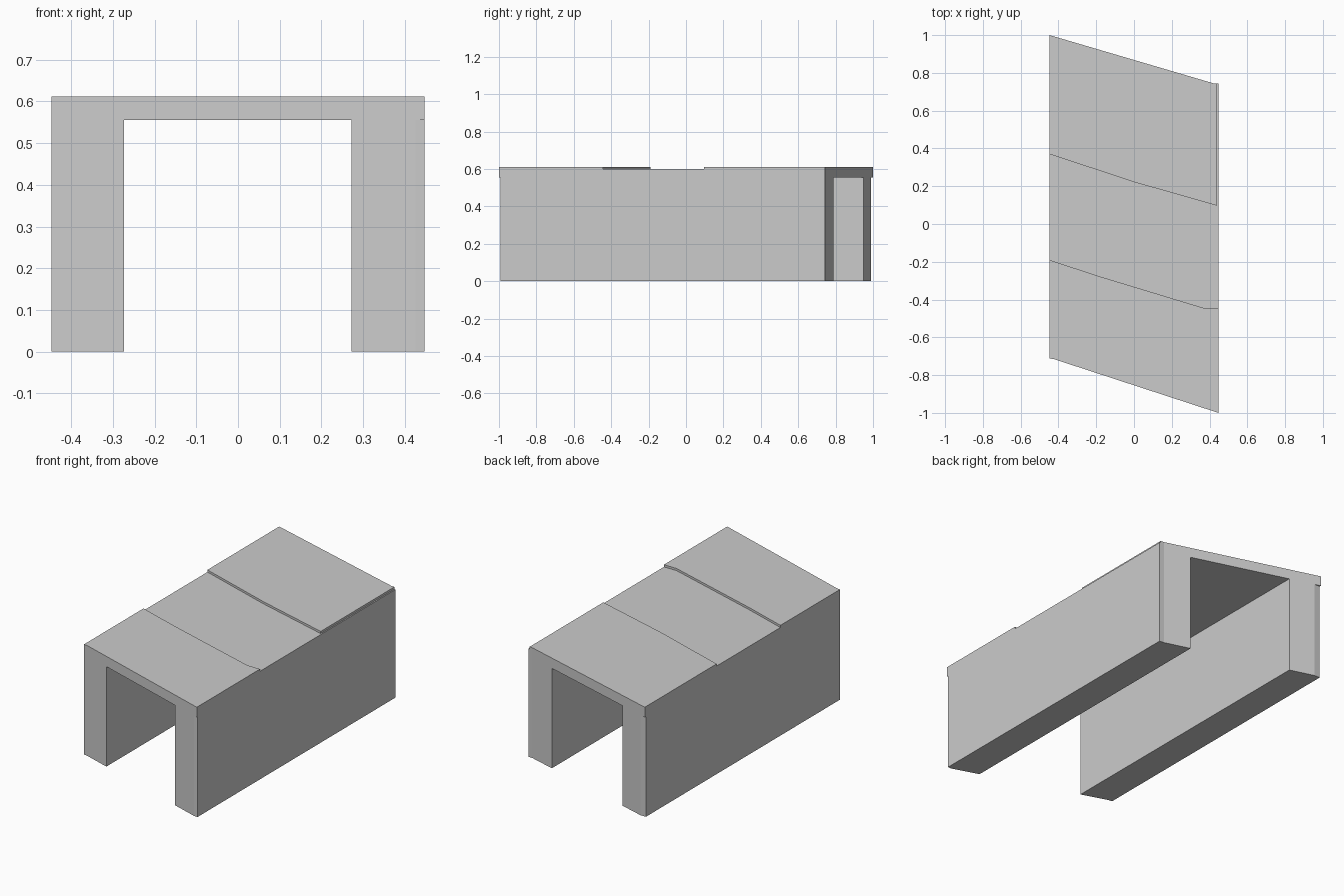
import bpy, bmesh

if "Cube" in bpy.data.objects:
    bpy.data.objects.remove(bpy.data.objects["Cube"])

W = 0.447          # half width
TOP, BAND_TOP, SOFFIT = 0.612, 0.60, 0.555


def prism(name, outline, z0, z1):
    """Vertical prism from a plan outline."""
    bm = bmesh.new()
    face = bm.faces.new([bm.verts.new((x, y, z0)) for x, y in outline])
    ext = bmesh.ops.extrude_face_region(bm, geom=[face])
    for v in ext["geom"]:
        if isinstance(v, bmesh.types.BMVert):
            v.co.z = z1
    bmesh.ops.recalc_face_normals(bm, faces=bm.faces[:])
    mesh = bpy.data.meshes.new(name)
    bm.to_mesh(mesh)
    bm.free()
    ob = bpy.data.objects.new(name, mesh)
    bpy.context.collection.objects.link(ob)
    return ob


def cut(target, outline, z0, z1):
    """Subtract a prism and throw the cutter away."""
    cutter = prism("cutter", outline, z0, z1)
    cutter.hide_render = True
    mod = target.modifiers.new("cut", "BOOLEAN")
    mod.operation, mod.solver, mod.object = "DIFFERENCE", "EXACT", cutter
    bpy.context.view_layer.objects.active = target
    bpy.ops.object.modifier_apply(modifier=mod.name)
    bpy.data.objects.remove(cutter)


def rect(x0, x1, y0, y1):
    return [(x0, y0), (x1, y0), (x1, y1), (x0, y1)]


# skewed solid with slightly flattened obtuse corners
frame = prism("skewed_underpass", [
    (-W, -0.712), (-0.425, -0.715), (W, -1.0),
    (W, 0.743), (0.42, 0.745), (-W, 1.0)], 0, TOP)

# passage between the two side walls
cut(frame, rect(-0.273, 0.272, -2, 2), -1, SOFFIT)

# lowered band across the roof
cut(frame, [(-0.6, -0.142), (-W, -0.19), (-0.2, -0.272), (0.37, -0.445), (0.6, -0.445),
            (0.6, 0.055), (W, 0.095), (0.0, 0.222), (-W, 0.37), (-0.6, 0.42)], BAND_TOP, 1)

# wall ends trimmed at the acute corners, leaving the roof overhanging
cut(frame, rect(-0.6, -0.3, 0.99, 1.2), -1, SOFFIT)
cut(frame, rect(0.3, 0.6, -1.2, -0.993), -1, SOFFIT)

# thin ledge along the rear right roof edge
cut(frame, rect(0.44, 0.6, 0.0, 1.2), BAND_TOP, 1)
